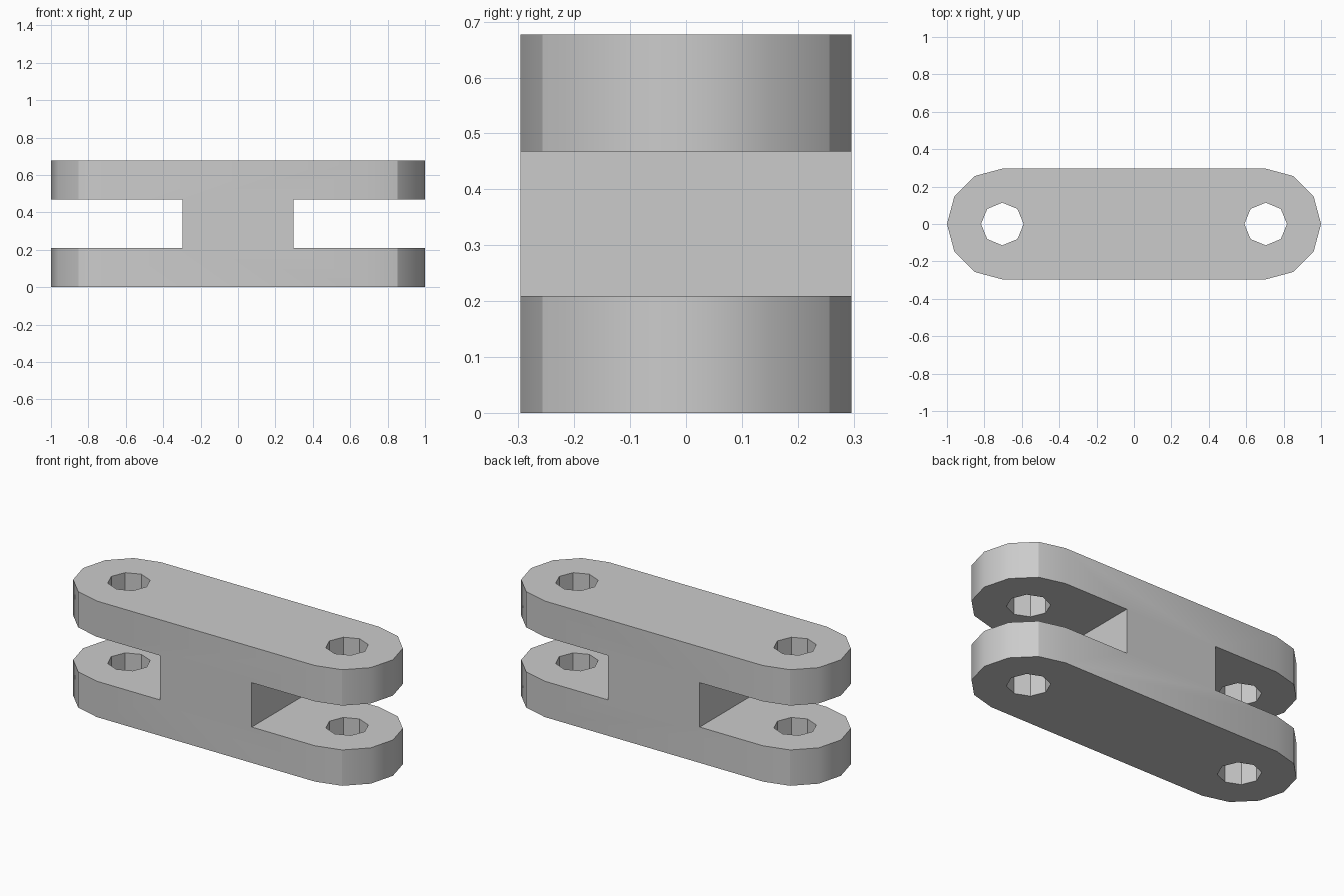
import bpy, bmesh, math
from mathutils import Matrix

cube = bpy.data.objects.get("Cube")
if cube:
    bpy.data.objects.remove(cube, do_unlink=True)

RADIUS = 0.296             # rounded end radius and half width
CENTRE = 1 - RADIUS        # pin hole distance from the middle
HEIGHT = 0.677
SLOT_LOW, SLOT_HIGH = 0.209, 0.468
HOLE = 0.114

grey = bpy.data.materials.new("plain grey")
grey.use_nodes = True
colour = (0.6, 0.6, 0.6, 1)
grey.diffuse_color = colour
grey.node_tree.nodes["Principled BSDF"].inputs["Base Color"].default_value = colour


def make_object(name, bm):
    bmesh.ops.recalc_face_normals(bm, faces=bm.faces)
    mesh = bpy.data.meshes.new(name)
    bm.to_mesh(mesh)
    bm.free()
    mesh.materials.append(grey)
    obj = bpy.data.objects.new(name, mesh)
    bpy.context.collection.objects.link(obj)
    return obj


def prism(name, outline, low, high):
    bm = bmesh.new()
    face = bm.faces.new([bm.verts.new((x, y, low)) for x, y in outline])
    top = bmesh.ops.extrude_face_region(bm, geom=[face])["geom"]
    verts = [v for v in top if isinstance(v, bmesh.types.BMVert)]
    bmesh.ops.translate(bm, verts=verts, vec=(0, 0, high - low))
    return make_object(name, bm)


# Link body: a bar with faceted round ends
outline = []
for side, start in ((1, -90), (-1, 90)):
    for step in range(7):
        a = math.radians(start + 30 * step)
        outline.append((side * CENTRE + RADIUS * math.cos(a), RADIUS * math.sin(a)))
link = prism("double_clevis_link", outline, 0, HEIGHT)

# Cutters: fork slots and octagonal pin holes
cutters = []
for side, label in ((1, "left"), (-1, "right")):
    xs = sorted((side * RADIUS, side * 1.2))
    slot = [(xs[0], -0.5), (xs[1], -0.5), (xs[1], 0.5), (xs[0], 0.5)]
    cutters.append(prism(label + "_slot_cutter", slot, SLOT_LOW, SLOT_HIGH))
    hole = [(side * CENTRE + HOLE * math.cos(k * math.pi / 4),
             HOLE * math.sin(k * math.pi / 4)) for k in range(8)]
    cutters.append(prism(label + "_hole_cutter", hole, -0.2, HEIGHT + 0.2))

for cutter in cutters:
    cutter.hide_render = True
    mod = link.modifiers.new(cutter.name, "BOOLEAN")
    mod.operation = "DIFFERENCE"
    mod.solver = "EXACT"
    mod.object = cutter

# Bake the cuts and drop the cutters
bpy.context.view_layer.update()
evaluated = link.evaluated_get(bpy.context.evaluated_depsgraph_get())
cut_mesh = bpy.data.meshes.new_from_object(evaluated)
link.modifiers.clear()
link.data = cut_mesh
for cutter in cutters:
    bpy.data.objects.remove(cutter, do_unlink=True)

# Smooth the round ends, with a crease on each shoulder
bm = bmesh.new()
bm.from_mesh(link.data)
shoulder = CENTRE + RADIUS * math.cos(math.radians(60))
for face in bm.faces:
    face.smooth = True
for edge in bm.edges:
    on_shoulder = all(abs(abs(v.co.x) - shoulder) < 0.002 for v in edge.verts)
    edge.smooth = edge.calc_face_angle(math.pi) < math.radians(35) and not on_shoulder
bm.to_mesh(link.data)
bm.free()
